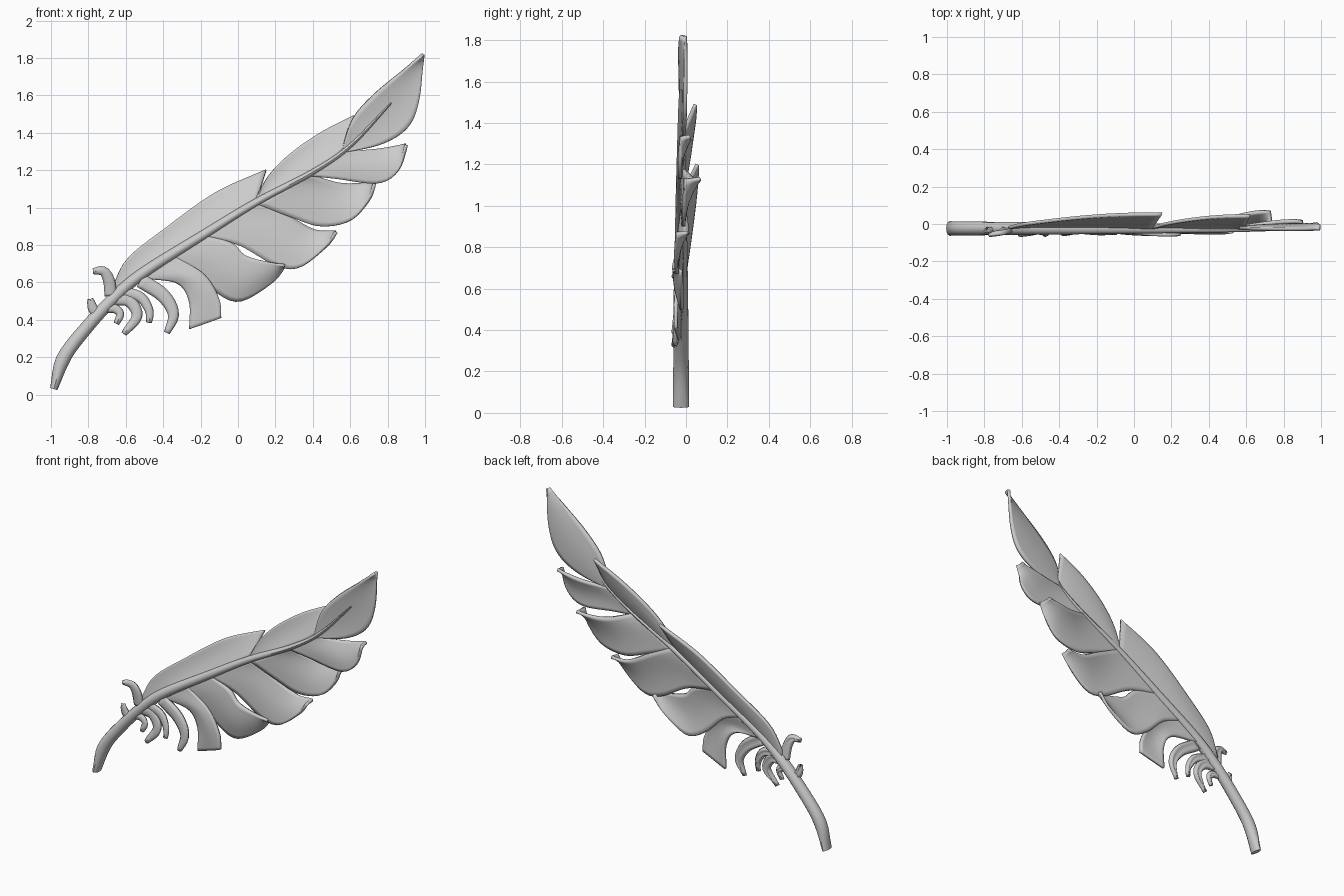
import bpy
import bmesh
import math
from mathutils import Vector

start_cube = bpy.data.objects.get("Cube")
if start_cube:
    bpy.data.objects.remove(start_cube, do_unlink=True)

grey = bpy.data.materials.new("feather grey")
grey.use_nodes = True
grey.diffuse_color = (0.6, 0.6, 0.6, 1)
grey.node_tree.nodes["Principled BSDF"].inputs["Base Color"].default_value = grey.diffuse_color


def sample(points, count):
    """Evenly sample a smooth curve running through a few points."""
    pts = [Vector(p) for p in points]
    pts = [2 * pts[0] - pts[1]] + pts + [2 * pts[-1] - pts[-2]]
    dense = []
    for a, b, c, d in zip(pts, pts[1:], pts[2:], pts[3:]):
        for k in range(16):
            t = k / 16
            dense.append(0.5 * (2 * b + (c - a) * t + (2 * a - 5 * b + 4 * c - d) * t ** 2
                                + (3 * b - a - 3 * c + d) * t ** 3))
    dense.append(pts[-2])
    lengths = [0.0]
    for a, b in zip(dense, dense[1:]):
        lengths.append(lengths[-1] + (b - a).length)
    result, j = [], 0
    for i in range(count):
        goal = lengths[-1] * i / (count - 1)
        while j < len(dense) - 2 and lengths[j + 1] < goal:
            j += 1
        step = lengths[j + 1] - lengths[j]
        result.append(dense[j].lerp(dense[j + 1], (goal - lengths[j]) / step))
    return result


def build(name, rows, closed=False):
    """Skin rows of points into one smooth mesh object."""
    bm = bmesh.new()
    rings = [[bm.verts.new(p) for p in row] for row in rows]
    for r, s in zip(rings, rings[1:]):
        n = len(r)
        for i in range(n if closed else n - 1):
            j = (i + 1) % n
            bm.faces.new((r[i], r[j], s[j], s[i]))
    if closed:
        bm.faces.new(rings[0])
        bm.faces.new(rings[-1])
    bmesh.ops.remove_doubles(bm, verts=bm.verts, dist=0.0005)
    bmesh.ops.recalc_face_normals(bm, faces=bm.faces)
    mesh = bpy.data.meshes.new(name)
    bm.to_mesh(mesh)
    bm.free()
    mesh.materials.append(grey)
    obj = bpy.data.objects.new(name, mesh)
    bpy.context.collection.objects.link(obj)
    bpy.ops.object.select_all(action="DESELECT")
    obj.select_set(True)
    bpy.context.view_layer.objects.active = obj
    bpy.ops.object.shade_smooth_by_angle(angle=math.radians(40))
    return obj


def thicken(obj, amount):
    solid = obj.modifiers.new("thickness", "SOLIDIFY")
    solid.thickness = amount
    solid.offset = 0


def vane(name, upper, lower, y_upper, y_lower, bulge=-0.015, root=-0.02, cols=10, rows=24):
    """Curved blade between an upper and a lower edge, given as (x, z)."""
    grid = []
    for i, (a, b) in enumerate(zip(sample(upper, rows), sample(lower, rows))):
        t = i / (rows - 1)
        row = []
        for k in range(cols + 1):
            s = k / cols
            p = a.lerp(b, s)
            edge = y_upper + (y_lower - y_upper) * s
            y = root + (edge - root) * math.sin(t * math.pi / 2)
            y += bulge * math.sin(math.pi * s) * math.sin(math.pi * t)
            row.append((p.x, y, p.y))
        grid.append(row)
    thicken(build(name, grid), 0.018)


def barb(name, path, width, y_tip):
    """Curling downy strand that narrows to its tip."""
    line = sample(path, 16)
    grid = []
    for i, p in enumerate(line):
        t = i / 15
        d = (line[min(i + 1, 15)] - line[max(i - 1, 0)]).normalized()
        side = Vector((-d.y, d.x)) * width * (1 - 0.85 * t ** 3)
        y = -0.025 + (y_tip + 0.025) * t
        grid.append([(p.x + side.x * k, y - 0.008 * (1 - k * k), p.y + side.y * k)
                     for k in (-1, -0.5, 0, 0.5, 1)])
    thicken(build(name, grid), 0.025)


# Quill: flattened tube tapering from the base to the tip
spine = sample([(-0.985, 0.03), (-0.93, 0.2), (-0.8, 0.37), (-0.65, 0.53), (-0.5, 0.655),
                (-0.2, 0.845), (0.1, 1.03), (0.4, 1.19), (0.6, 1.33), (0.82, 1.56)], 60)
rings = []
for i, p in enumerate(spine):
    t = i / 59
    d = (spine[min(i + 1, 59)] - spine[max(i - 1, 0)]).normalized()
    width = 0.036 * (1 - t) ** 0.8 + 0.004
    if t < 0.06:
        width *= 0.5 + 0.5 * t / 0.06
    depth = 0.033 * (1 - t) ** 0.5 + 0.006
    ring = []
    for k in range(12):
        angle = math.tau * k / 12
        c = math.cos(angle) * width
        ring.append((p.x - d.y * c, -0.024 + math.sin(angle) * depth, p.y + d.x * c))
    rings.append(ring)
build("quill", rings, closed=True)

# Upper vanes
vane("upper_vane_long",
     [(-0.67, 0.58), (-0.59, 0.73), (-0.39, 0.89), (-0.12, 1.08), (0.15, 1.2)],
     [(-0.67, 0.52), (-0.45, 0.69), (-0.2, 0.85), (0.1, 1.05)], 0.055, -0.02, 0.01)
vane("upper_vane_short",
     [(0.1, 1.06), (0.17, 1.18), (0.28, 1.29), (0.44, 1.4), (0.62, 1.49)],
     [(0.08, 1.01), (0.3, 1.14), (0.5, 1.26), (0.59, 1.34)], 0.045, -0.02, 0.01)
vane("tip_vane",
     [(0.55, 1.29), (0.61, 1.47), (0.72, 1.6), (0.89, 1.74), (0.99, 1.82)],
     [(0.55, 1.29), (0.77, 1.34), (0.91, 1.43), (0.97, 1.58), (0.99, 1.82)],
     -0.03, 0.0, 0.01)

# Lower vanes, from the tip down
vane("lower_vane_first",
     [(0.55, 1.3), (0.73, 1.31), (0.9, 1.335)],
     [(0.37, 1.17), (0.52, 1.155), (0.75, 1.13), (0.86, 1.2), (0.9, 1.335)], 0.02, -0.03)
vane("lower_vane_second",
     [(0.39, 1.18), (0.55, 1.13), (0.73, 1.13)],
     [(0.1, 1.02), (0.28, 0.95), (0.44, 0.9), (0.6, 0.93), (0.7, 1.04), (0.73, 1.13)],
     0.07, -0.01)
vane("lower_vane_third",
     [(0.12, 1.03), (0.28, 0.95), (0.41, 0.88), (0.525, 0.87)],
     [(-0.2, 0.84), (0, 0.8), (0.2, 0.69), (0.33, 0.68), (0.47, 0.79), (0.525, 0.87)],
     0.01, -0.05)
vane("lower_vane_fourth",
     [(-0.18, 0.85), (-0.03, 0.81), (0.05, 0.74), (0.25, 0.69)],
     [(-0.38, 0.72), (-0.25, 0.67), (-0.12, 0.55), (0.01, 0.5), (0.18, 0.6), (0.25, 0.69)],
     -0.06, -0.02)
vane("lower_vane_square",
     [(-0.34, 0.74), (-0.18, 0.64), (-0.1, 0.51), (-0.09, 0.41)],
     [(-0.52, 0.62), (-0.33, 0.6), (-0.26, 0.5), (-0.26, 0.35)], -0.05, -0.03)

# Downy barbs near the base
barb("barb_large", [(-0.52, 0.61), (-0.4, 0.53), (-0.345, 0.43), (-0.38, 0.33)], 0.035, -0.045)
barb("barb_medium", [(-0.61, 0.55), (-0.52, 0.52), (-0.475, 0.45), (-0.475, 0.385)], 0.023, -0.05)
barb("barb_hook", [(-0.66, 0.51), (-0.58, 0.5), (-0.54, 0.42), (-0.61, 0.325)], 0.028, -0.05)
barb("barb_small", [(-0.72, 0.46), (-0.66, 0.46), (-0.63, 0.43), (-0.65, 0.38)], 0.018, -0.04)
barb("barb_upper_curl", [(-0.68, 0.53), (-0.69, 0.61), (-0.72, 0.66), (-0.775, 0.66)], 0.028, -0.05)
barb("barb_upper_spur", [(-0.75, 0.43), (-0.775, 0.46), (-0.79, 0.51)], 0.022, -0.03)
